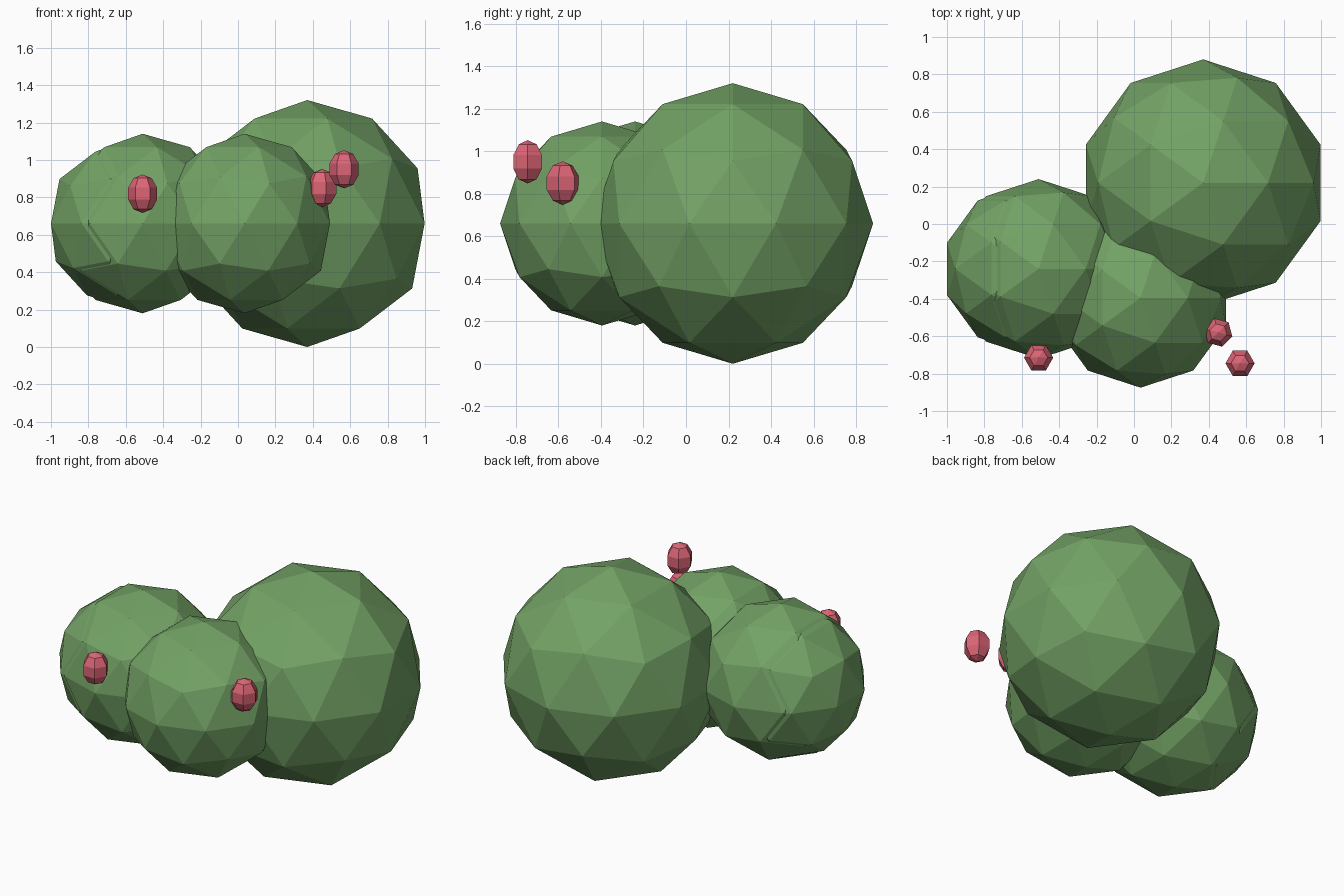
import bpy
from math import radians

if "Cube" in bpy.data.objects:
    bpy.data.objects.remove(bpy.data.objects["Cube"])


def material(name, color):
    m = bpy.data.materials.new(name)
    m.diffuse_color = color
    m.use_nodes = True
    m.node_tree.nodes["Principled BSDF"].inputs["Base Color"].default_value = m.diffuse_color
    return m


green = material("leaf_green", (0.17, 0.36, 0.13, 1))
pink = material("bud_pink", (0.72, 0.13, 0.18, 1))


def clump(name, loc, radius):
    bpy.ops.mesh.primitive_ico_sphere_add(subdivisions=2, radius=radius, location=loc)
    ob = bpy.context.object
    ob.name = name
    ob.data.materials.append(green)


def bud(name, loc, turn=0):
    bpy.ops.mesh.primitive_uv_sphere_add(segments=6, ring_count=5, radius=1,
                                         location=loc, rotation=(0, 0, radians(turn)))
    ob = bpy.context.object
    ob.name = name
    ob.scale = (0.082, 0.082, 0.102)
    ob.data.materials.append(pink)


# Foliage: one large clump, a front clump, and two nearly coincident left clumps
clump("large_foliage", (0.37, 0.22, 0.66), 0.66)
clump("front_foliage", (0.035, -0.395, 0.66), 0.48)
clump("left_foliage", (-0.51, -0.24, 0.66), 0.48)
clump("outer_left_foliage", (-0.57, -0.24, 0.66), 0.452)

# Pink buds on the front
bud("left_bud", (-0.51, -0.715, 0.82), 30)
bud("right_bud", (0.45, -0.58, 0.85), 15)
bud("far_right_bud", (0.567, -0.745, 0.95), 30)
